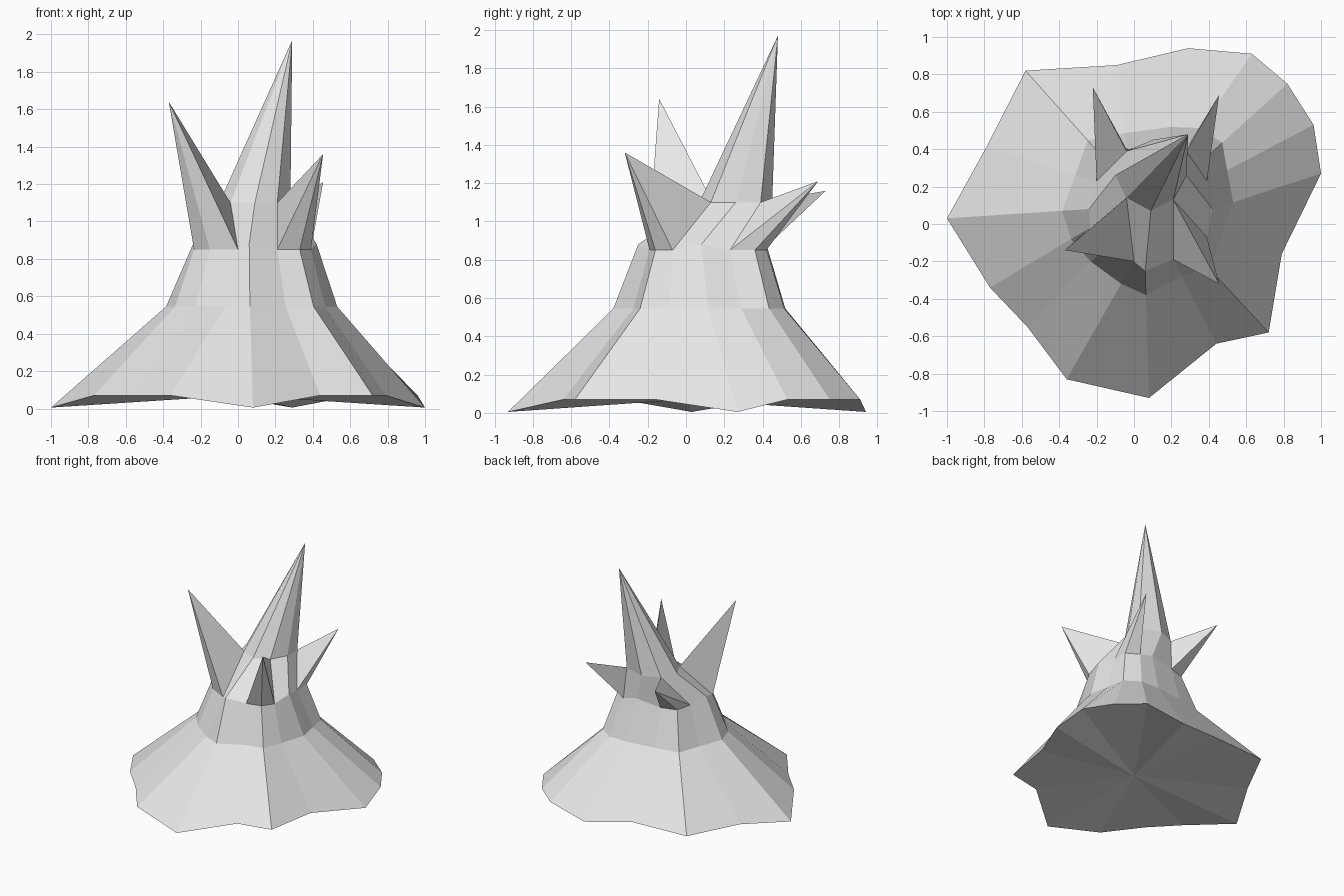
import bpy
import bmesh
from mathutils import Vector

old = bpy.data.objects.get("Cube")
if old:
    bpy.data.objects.remove(old, do_unlink=True)

# Single flat stone colour
stone = bpy.data.materials.new("pale_grey")
stone.use_nodes = True
grey = (0.8, 0.8, 0.8, 1)
stone.diffuse_color = grey
stone.node_tree.nodes["Principled BSDF"].inputs["Base Color"].default_value = grey


def ring(outline, ridge_z, side_z):
    """Lift an outline; every fourth point is a ridge with its own height."""
    return [Vector((x, y, side_z if i % 4 else ridge_z))
            for i, (x, y) in enumerate(outline)]


def make_object(name, polygons):
    """Make a flat-shaded object from polygons given as lists of points."""
    bm = bmesh.new()
    for points in polygons:
        bm.faces.new([bm.verts.new(p) for p in points])
    bmesh.ops.remove_doubles(bm, verts=bm.verts, dist=0.0005)
    mesh = bpy.data.meshes.new(name)
    bm.to_mesh(mesh)
    bm.free()
    mesh.materials.append(stone)
    obj = bpy.data.objects.new(name, mesh)
    bpy.context.collection.objects.link(obj)
    return obj


def pairs(points):
    """Neighbouring points around a closed loop."""
    return list(zip(points, points[1:] + points[:1]))


def band(lower, upper):
    """Quads joining two loops of equal length."""
    return [(a, b, d, c) for (a, b), (c, d) in zip(pairs(lower), pairs(upper))]


def fan(tip, base):
    """Triangles from every base edge to one tip."""
    return [(a, b, tip) for a, b in pairs(base)]


# Cross-sections, counter-clockwise from the front ridge
foot = ring([(.08, -.93), (.44, -.64), (.72, -.58), (.79, -.16),
             (1, .27), (.96, .53), (.82, .75), (.63, .91),
             (.29, .94), (-.09, .85), (-.58, .82), (-.79, .41),
             (-1, .03), (-.77, -.34), (-.57, -.55), (-.36, -.83)], .005, .07)
collar = ring([(.06, -.25), (.21, -.19), (.33, -.16), (.39, -.07),
               (.42, .08), (.39, .23), (.39, .36), (.29, .42),
               (.17, .42), (-.04, .4), (-.17, .36), (-.2, .23),
               (-.24, .08), (-.235, -.02), (-.15, -.12), (0, -.2)], .88, .85)
crown = ring([(.09, .07), (.21, .13), (.28, .26), (.28, .39),
              (.1, .45), (-.04, .39), (-.1, .26), (-.04, .14)], 1.1, 1.1)

# The waist follows the foot outline, drawn in towards the collar
waist = [c.lerp(f, .19) for f, c in zip(foot, collar)]
for point in waist:
    point.z = .545

# Flared trunk and its hollowed underside
make_object("flared_trunk", band(foot, waist) + band(waist, collar))
make_object("underside", fan(Vector((0, 0, .07)), foot[::-1]))

# Neck panels lie between the side spikes
panels = []
for ridge in range(0, 16, 4):
    top = ridge // 2
    for low, high in ((ridge - 1, top - 1), (ridge, top)):
        panels.append((collar[low], collar[low + 1], crown[high + 1], crown[high]))
make_object("neck_panels", panels)

# Tall spike rises from the whole crown
make_object("tall_spike", fan(Vector((.29, .48, 1.97)), crown))

# Side spikes fill the gaps between the panels
tips = {
    "front_left_spike": (.455, -.32, 1.36),
    "back_left_spike": (.455, .69, 1.21),
    "back_right_spike": (-.22, .73, 1.16),
    "front_right_spike": (-.37, -.14, 1.64),
}
for i, (name, tip) in enumerate(tips.items()):
    start = i * 4 + 1
    base = collar[start:start + 3] + [crown[i * 2 + 1]]
    make_object(name, fan(Vector(tip), base))
